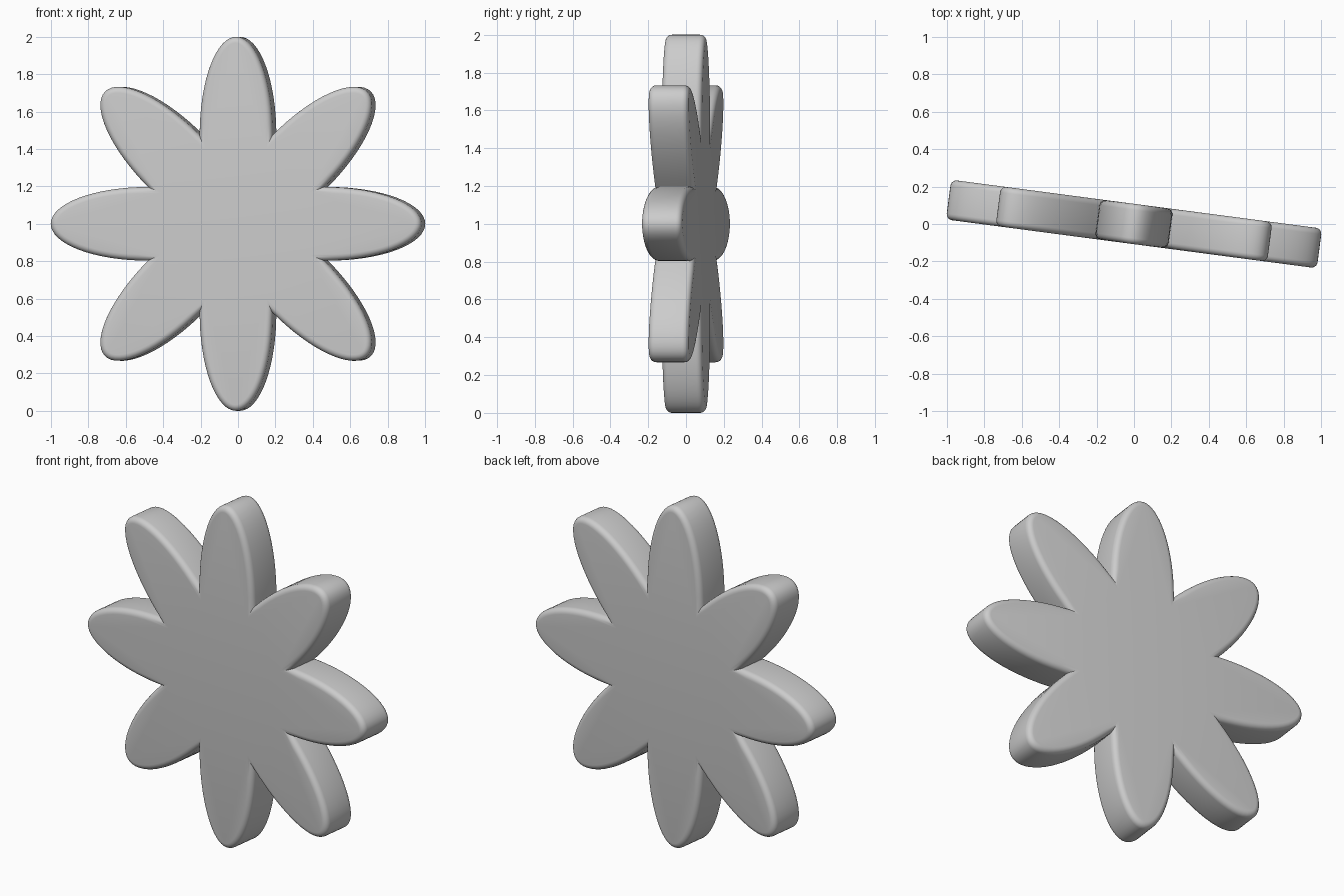
import bpy, bmesh, math
from mathutils import Matrix

if "Cube" in bpy.data.objects:
    bpy.data.objects.remove(bpy.data.objects["Cube"])

PETALS = 8
HALF_W = 0.197             # petal half width
HALF_T = 0.107             # half thickness
ROUND = 0.032              # edge rounding radius
STEPS = 32                 # samples along each petal
SEG = 5                    # rounding segments
HALF_ANGLE = math.pi / PETALS
CENTRE = HALF_W / math.tan(HALF_ANGLE)   # petal ellipse centre
LENGTH = 1.0 - CENTRE


def outline(d):
    """Flower outline moved inward by d: half-ellipse petals joined at valleys."""
    pts = []
    for k in range(PETALS):
        a = k * 2 * math.pi / PETALS
        ca, sa = math.cos(a), math.sin(a)
        r = (HALF_W - d) / math.sin(HALF_ANGLE)
        pts.append((r * math.cos(a - HALF_ANGLE), r * math.sin(a - HALF_ANGLE)))
        for i in range(1, STEPS):
            t = -math.pi / 2 + math.pi * i / STEPS
            nx, ny = HALF_W * math.cos(t), LENGTH * math.sin(t)
            n = math.hypot(nx, ny)
            u = CENTRE + LENGTH * math.cos(t) - d * nx / n
            v = HALF_W * math.sin(t) - d * ny / n
            pts.append((u * ca - v * sa, u * sa + v * ca))
    return pts


# Rounded edge section: (inset, depth) from front face to back face
quarter = [(ROUND * (1 - math.sin(q)), HALF_T - ROUND * (1 - math.cos(q)))
           for q in (math.pi / 2 * i / SEG for i in range(SEG + 1))]
section = [(d, -y) for d, y in quarter] + [(d, y) for d, y in reversed(quarter)]

# Flower body: outline rings bridged from front to back, capped at both ends
bm = bmesh.new()
rings = [[bm.verts.new((x, y, z + 1)) for x, z in outline(d)] for d, y in section]
for r0, r1 in zip(rings, rings[1:]):
    for i in range(len(r0)):
        j = (i + 1) % len(r0)
        bm.faces.new((r0[i], r0[j], r1[j], r1[i]))
bm.faces.new(rings[0])
bm.faces.new(rings[-1][::-1])
bmesh.ops.recalc_face_normals(bm, faces=bm.faces)
bm.transform(Matrix.Rotation(math.radians(-7.5), 4, 'Z'))   # slight turn

mesh = bpy.data.meshes.new("flower")
bm.to_mesh(mesh)
bm.free()
flower = bpy.data.objects.new("flower", mesh)
bpy.context.collection.objects.link(flower)

grey = bpy.data.materials.new("light grey")
grey.diffuse_color = (0.6, 0.6, 0.6, 1)
grey.use_nodes = True
grey.node_tree.nodes["Principled BSDF"].inputs["Base Color"].default_value = grey.diffuse_color
mesh.materials.append(grey)

bpy.context.view_layer.objects.active = flower
flower.select_set(True)
bpy.ops.object.shade_smooth_by_angle(angle=math.radians(40))
